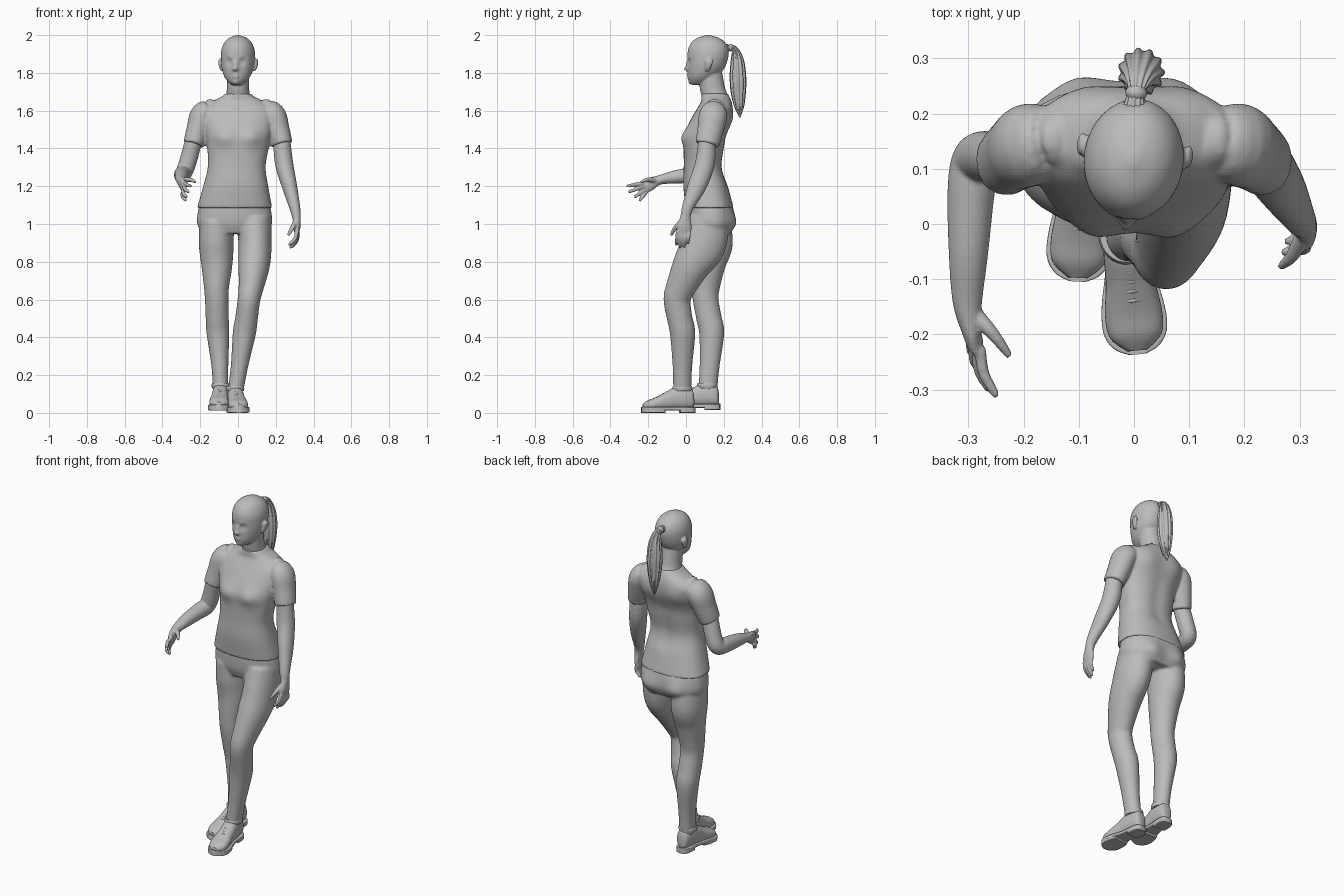
import bpy, bmesh, math
from mathutils import Vector, Matrix

grey = bpy.data.materials.new("plain grey")
grey.diffuse_color = (0.5, 0.5, 0.5, 1)
Z, FWD = Vector((0, 0, 1)), Vector((0, -1, 0))


def spline(pts, sub):
    """Catmull-Rom through (x, y, z, a, b) stations."""
    pts = [tuple(p) if len(p) == 5 else tuple(p) + (p[3],) for p in pts]
    out = []
    for i in range(len(pts) - 1):
        p0, p1, p2, p3 = (pts[max(i - 1, 0)], pts[i], pts[i + 1], pts[min(i + 2, len(pts) - 1)])
        for k in range(sub):
            t = k / sub
            out.append([0.5 * (2 * b + (c - a) * t + (2 * a - 5 * b + 4 * c - d) * t * t
                               + (3 * b - a - 3 * c + d) * t ** 3)
                        for a, b, c, d in zip(p0, p1, p2, p3)])
    return out + [list(pts[-1])]


def loft(bm, pts, axis=None, p=2, n=32, sub=5, ridge=0):
    """Capped tube of superellipse rings, square to the path or to a fixed axis."""
    path, rings = spline(pts, sub), []
    for i, (x, y, z, a, b) in enumerate(path):
        lo, hi = path[max(i - 1, 0)], path[min(i + 1, len(path) - 1)]
        t = axis or (Vector(hi[:3]) - Vector(lo[:3])).normalized()
        ref = Vector((0, 1, 0)) if abs(t.x) > 0.9 else Vector((1, 0, 0))
        u = (ref - t * ref.dot(t)).normalized()
        v = t.cross(u)
        ring = []
        for k in range(n):
            w = 2 * math.pi * k / n
            c, s = math.cos(w), math.sin(w)
            r = 1 + ridge * math.cos(11 * w)
            cu = math.copysign(abs(c) ** (2 / p), c) * max(a, 0.001) * r
            sv = math.copysign(abs(s) ** (2 / p), s) * max(b, 0.001) * r
            ring.append(bm.verts.new(Vector((x, y, z)) + u * cu + v * sv))
        rings.append(ring)
    for r0, r1 in zip(rings, rings[1:]):
        for k in range(n):
            bm.faces.new((r0[k], r0[(k + 1) % n], r1[(k + 1) % n], r1[k]))
    bm.faces.new(rings[0][::-1])
    bm.faces.new(rings[-1])


def sculpt(bm, centre, radius, push):
    """Soft push of the vertices near a point."""
    centre, push = Vector(centre), Vector(push)
    for v in bm.verts:
        v.co += push * math.exp(-((v.co - centre).length / radius) ** 2)


def finish(name, bm, voxel=0, smooth=4):
    bmesh.ops.recalc_face_normals(bm, faces=bm.faces)
    me = bpy.data.meshes.new(name)
    bm.to_mesh(me)
    bm.free()
    me.materials.append(grey)
    ob = bpy.data.objects.new(name, me)
    bpy.context.collection.objects.link(ob)
    bpy.ops.object.select_all(action='DESELECT')
    ob.select_set(True)
    bpy.context.view_layer.objects.active = ob
    bpy.ops.object.shade_smooth_by_angle(angle=math.radians(45))
    if voxel:  # melt overlapping tubes into one skin
        m = ob.modifiers.new("merge", 'REMESH')
        m.mode, m.voxel_size, m.use_smooth_shade = 'VOXEL', voxel, True
        m = ob.modifiers.new("soften", 'SMOOTH')
        m.factor, m.iterations = 0.5, smooth
    return ob


# Shirt: torso and both sleeves
bm = bmesh.new()
loft(bm, [(-.018, .125, 1.085, .199, .127), (-.012, .104, 1.2, .172, .118), (-.007, .09, 1.3, .153, .102),
          (0, .096, 1.4, .162, .108), (.002, .103, 1.47, .172, .113), (0, .132, 1.55, .188, .108),
          (0, .152, 1.61, .188, .094), (0, .16, 1.65, .135, .08), (0, .155, 1.675, .085, .074),
          (0, .152, 1.69, .07, .07)], axis=Z, p=2.4, n=64)
for s in (-1, 1):
    sculpt(bm, (s * .075, -.01, 1.46), .05, (0, -.018, 0))
    sculpt(bm, (s * .09, .23, 1.56), .06, (0, .012, 0))
for z in (1.25, 1.32, 1.39, 1.46):
    sculpt(bm, (0, .2, z), .04, (0, -.007, 0))
for s in (-1, 1):
    loft(bm, [(s * .12, .155, 1.615, .05), (s * .185, .145, 1.58, .065, .075), (s * .213, .13, 1.5, .06, .07),
              (s * .235, .112, 1.42, .055, .063)])
finish("shirt", bm, .008, 3)

# Trousers: hips, forward leg (+x) and trailing leg (-x)
bm = bmesh.new()
loft(bm, [(-.018, .125, 1.11, .185, .118), (-.018, .13, 1.06, .195, .123), (-.018, .132, 1.0, .198, .12),
          (-.015, .13, .95, .17, .1)], axis=Z, p=2.3, n=64)
for s in (-1, 1):
    sculpt(bm, (s * .09 - .015, .25, 1.0), .06, (0, .02, 0))
loft(bm, [(.085, .12, 1.02, .09, .11), (.09, .09, .89, .088, .122), (.085, .028, .78, .083, .1),
          (.07, -.025, .67, .067, .08), (.058, -.047, .6, .06, .072), (.045, -.033, .5, .06, .067),
          (.033, -.018, .42, .061, .067), (.008, -.019, .25, .046, .052), (-.012, -.02, .12, .041, .048)])
loft(bm, [(-.115, .125, 1.02, .09, .11), (-.115, .132, .89, .092, .115), (-.112, .118, .78, .082, .09),
          (-.114, .105, .67, .067, .075), (-.113, .104, .6, .062, .068), (-.11, .122, .5, .061, .067),
          (-.106, .136, .42, .06, .066), (-.096, .125, .25, .045, .053), (-.092, .115, .12, .041, .05)])
finish("trousers", bm, .008, 4)

# Arms with hands: arm path, thumb, then four fingers as knuckle and tip
ARMS = {
    "left_arm": ([(.23, .112, 1.46, .045), (.244, .1, 1.32, .048, .052), (.273, .058, 1.2, .04, .049),
                  (.3, .01, 1.09, .029, .031), (.309, -.002, 1.04, .023, .027), (.314, -.008, .99, .017, .038),
                  (.31, -.012, .955, .014, .038)],
                 [(.305, -.025, 1.01), (.285, -.06, .975), (.265, -.078, .94)],
                 [((.312, -.042, .965), (.27, -.052, .885)), ((.314, -.022, .96), (.277, -.032, .87)),
                  ((.314, -.002, .96), (.287, -.01, .873)), ((.312, .016, .965), (.295, .01, .893))]),
    "right_arm": ([(-.23, .112, 1.46, .045), (-.262, .122, 1.34, .046), (-.285, .115, 1.275, .045),
                   (-.295, .06, 1.262, .043), (-.3, -.05, 1.25, .036), (-.302, -.14, 1.233, .027, .025),
                   (-.295, -.19, 1.212, .018, .035), (-.286, -.222, 1.195, .014, .035)],
                  [(-.288, -.165, 1.23), (-.255, -.2, 1.235), (-.225, -.24, 1.222)],
                  [((-.279, -.225, 1.217), (-.25, -.315, 1.2)), ((-.283, -.225, 1.2), (-.262, -.305, 1.168)),
                   ((-.289, -.22, 1.182), (-.272, -.275, 1.14)), ((-.294, -.212, 1.167), (-.276, -.248, 1.122))]),
}
for name, (arm, thumb, fingers) in ARMS.items():
    bm = bmesh.new()
    loft(bm, arm)
    loft(bm, [(*q, r) for q, r in zip(thumb, (.016, .012, .007))], n=12)
    bend = Vector((.012 if arm[0][0] > 0 else -.008, 0, 0))
    for knuckle, tip in fingers:
        k, t = Vector(knuckle), Vector(tip)
        loft(bm, [(*k, .011), (*((k + t) / 2 + bend), .0105), (*(t + (k - t) * .1), .008), (*t, .004)], n=12)
    finish(name, bm, .0045, 3)

# Head, face, ears and neck
bm = bmesh.new()
loft(bm, [(0, .068, 1.735, .015, .022), (0, .07, 1.743, .035, .048), (0, .085, 1.775, .065, .073),
          (0, .105, 1.82, .083, .095), (0, .115, 1.87, .09, .106), (0, .118, 1.92, .088, .108),
          (0, .118, 1.96, .072, .09), (0, .117, 1.985, .046, .058), (0, .116, 2.0, .008, .01)],
     axis=Z, n=96, sub=8)
for s in (-1, 1):
    sculpt(bm, (s * .034, .022, 1.858), .016, (0, .012, 0))
    sculpt(bm, (s * .035, .03, 1.857), .009, (0, -.006, 0))
    sculpt(bm, (s * .03, .014, 1.883), .013, (0, -.004, 0))
    sculpt(bm, (s * .012, .012, 1.816), .008, (0, -.006, 0))
    for z in (1.791, 1.777):
        sculpt(bm, (s * .009, .012, z), .008, (0, -.006, 0))
sculpt(bm, (0, .01, 1.825), .013, (0, -.024, -.004))
sculpt(bm, (0, .01, 1.85), .013, (0, -.01, 0))
sculpt(bm, (0, .02, 1.75), .016, (0, -.006, 0))
for s in (-1, 1):
    loft(bm, [(s * .085, .122, 1.81, .006, .01), (s * .093, .128, 1.83, .009, .016),
              (s * .097, .134, 1.86, .009, .021), (s * .095, .134, 1.876, .005, .012)], axis=Z, n=16)
bm.transform(Matrix.Translation((0, .12, 0)) @ Matrix.Rotation(math.radians(-7), 4, 'Z')
             @ Matrix.Translation((0, -.12, 0)))
loft(bm, [(0, .16, 1.64, .075, .075), (0, .152, 1.68, .064, .07), (0, .14, 1.72, .059, .067),
          (0, .128, 1.81, .06, .062)], axis=Z)
finish("head_and_neck", bm, .0045, 3)

# Ponytail with strand ridges, and its hair tie
bm = bmesh.new()
loft(bm, [(0, .205, 1.93, .022), (.004, .24, 1.933, .015), (.008, .262, 1.915, .024, .02),
          (.012, .272, 1.86, .035, .034), (.013, .275, 1.78, .04, .041), (.012, .277, 1.7, .034, .038),
          (.01, .282, 1.62, .02, .024), (.008, .285, 1.565, .003)], n=88, sub=6, ridge=.08)
finish("ponytail", bm)
bm = bmesh.new()
loft(bm, [(.003, .228, 1.933, .016), (.004, .237, 1.933, .02), (.005, .246, 1.931, .016)])
finish("hair_tie", bm)

# Shoes: sole, heel block, upper, collar and laces
SHOES = [("front_shoe", (-.008, -.093, 0), 6, 0), ("back_shoe", (-.095, .04, .014), -3, 1)]
for name, place, yaw, pitch in SHOES:
    bm = bmesh.new()
    sole = [(.142, .015), (.132, .033), (.1, .042), (.03, .04), (-.05, .056), (-.1, .058), (-.13, .042), (-.144, .015)]
    loft(bm, [(0, y, .022, w, .01) for y, w in sole], axis=FWD, p=6, n=40)
    loft(bm, [(0, y, .01, w, .01) for y, w in sole[:3]] + [(0, .06, .01, .04)[:3] + (.04, .01)], axis=FWD, p=6, n=40)
    loft(bm, [(0, y, .01, w, .01) for y, w in [(-.02, .046)] + sole[4:]], axis=FWD, p=6, n=40)
    loft(bm, [(0, .136, .06, .015, .025), (0, .124, .075, .034, .052), (0, .075, .08, .042, .06),
              (0, .03, .077, .043, .058), (0, -.015, .063, .045, .047), (0, -.07, .048, .052, .034),
              (0, -.11, .04, .047, .026), (0, -.137, .034, .018, .012)], axis=FWD, p=2.4, n=40)
    loft(bm, [(0, .075, .115, .046, .05), (0, .074, .13, .049, .054), (0, .074, .143, .046, .05)], axis=Z)
    for i in range(4):
        y, z = .005 - i * .017, .118 - i * .0085
        loft(bm, [(-.026, y, z - .01, .003), (0, y, z, .004), (.026, y, z - .01, .003)], n=8)
    bm.transform(Matrix.Translation(place) @ Matrix.Rotation(math.radians(yaw), 4, 'Z')
                 @ Matrix.Rotation(math.radians(pitch), 4, 'X'))
    finish(name, bm)
